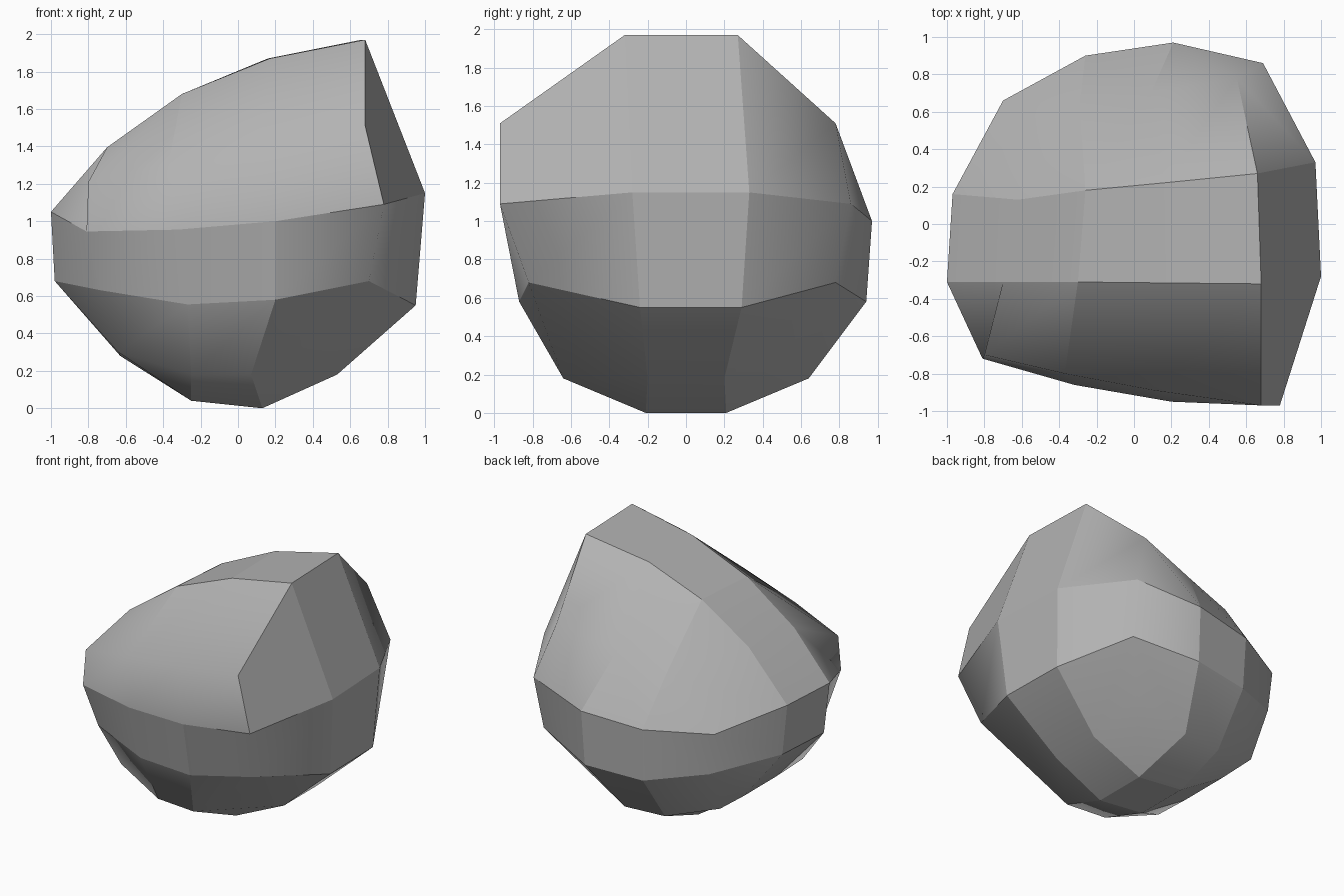
import bpy
import bmesh
from math import radians

if "Cube" in bpy.data.objects:
    bpy.data.objects.remove(bpy.data.objects["Cube"])

# Boulder: a 3x3x3 segmented block, rounded and chipped.
# Each level lists (x, y) rows from front to back; rows of two are outer ends only.
base_rows = [[(-.64, -.50), (-.25, -.61), (.07, -.64), (.45, -.57)],
             [(-.63, -.20), (-.25, -.21), (.13, -.21), (.53, -.20)]]
base_rows += [[(x, -y) for x, y in row] for row in reversed(base_rows)]

low_rows = [[(-.73, -.65), (-.27, -.79), (.20, -.87), (.70, -.82)],
            [(-.98, -.27), (.95, -.24)],
            [(-.95, .19), (.94, .29)],
            [(-.66, .66), (-.25, .88), (.20, .94), (.66, .78)]]

high_rows = [[(-.81, -.72), (-.32, -.86), (.20, -.95), (.78, -.97)],
             [(-1.0, -.31), (1.0, -.28)],
             [(-.97, .16), (.97, .33)],
             [(-.70, .66), (-.26, .90), (.21, .97), (.69, .86)]]

top_rows = [[(-.80, -.70), (-.37, -.80), (.11, -.89), (.68, -.97)],
            [(-.70, -.31), (-.30, -.31), (.17, -.315), (.68, -.32)],
            [(-.62, .13), (-.26, .18), (.16, .22), (.66, .27)],
            [(-.58, .53), (-.29, .64), (.09, .70), (.55, .78)]]

# Heights per level: outer row (front/back), then inner rows
levels = [(base_rows, [.30, .18, .18, .385], [.28, .04, 0, .18]),
          (low_rows, [.63, .555, .58, .68], [.68, .55]),
          (high_rows, [.945, .955, 1.0, 1.09], [1.05, 1.15]),
          (top_rows, [1.21, 1.31, 1.40, 1.51], [1.395, 1.68, 1.87, 1.97])]

bm = bmesh.new()
grid = {}
for k, (rows, z_outer, z_inner) in enumerate(levels):
    for j, row in enumerate(rows):
        heights = z_outer if j in (0, 3) else z_inner
        columns = range(4) if len(row) == 4 else (0, 3)
        for i, (x, y), z in zip(columns, row, heights):
            grid[i, j, k] = bm.verts.new((x, y, z))

# Skin the six sides of the block, remembering which side each facet is on
side_of = {}
for axis in range(3):
    for side in (0, 3):
        for a in range(3):
            for b in range(3):
                corners = []
                for da, db in ((0, 0), (1, 0), (1, 1), (0, 1)):
                    key = [a + da, b + db]
                    key.insert(axis, side)
                    corners.append(grid[tuple(key)])
                side_of[bm.faces.new(corners)] = (axis, side)
bmesh.ops.recalc_face_normals(bm, faces=bm.faces)

# Facet creases are crisp; shading only rolls over the softer block edges
for face in bm.faces:
    face.smooth = True
for edge in bm.edges:
    f, g = edge.link_faces
    angle = edge.calc_face_angle()
    limit = radians(10) if side_of[f] == side_of[g] else radians(66)
    edge.smooth = angle < limit

mesh = bpy.data.meshes.new("boulder")
bm.to_mesh(mesh)
bm.free()
boulder = bpy.data.objects.new("boulder", mesh)
bpy.context.collection.objects.link(boulder)

stone = bpy.data.materials.new("stone")
stone.diffuse_color = (.45, .45, .45, 1)
stone.use_nodes = True
stone.node_tree.nodes["Principled BSDF"].inputs["Base Color"].default_value = stone.diffuse_color
mesh.materials.append(stone)
